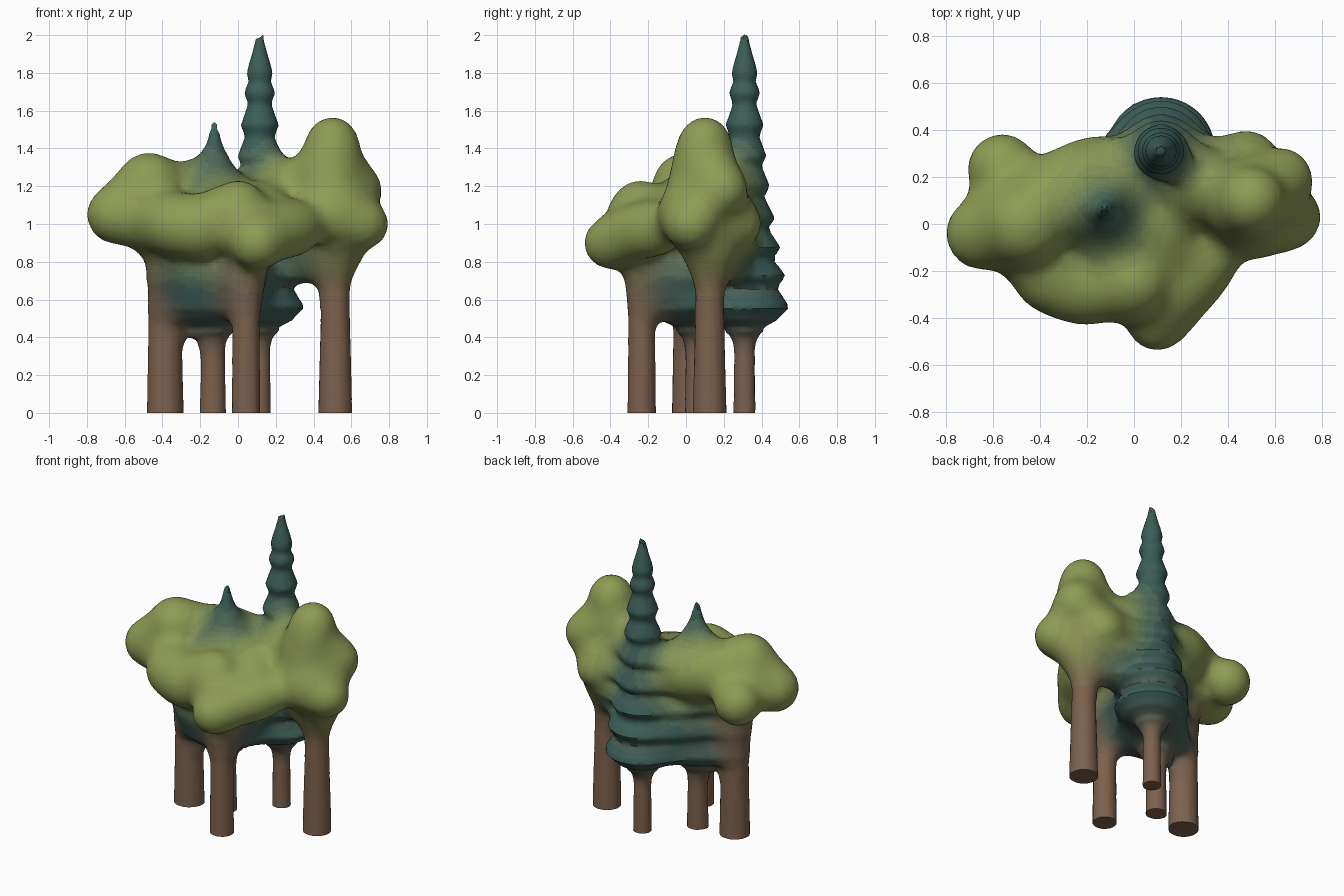
import bpy, bmesh, math
from mathutils import Vector, Matrix

if "Cube" in bpy.data.objects:
    bpy.data.objects.remove(bpy.data.objects["Cube"])

# --- design data -----------------------------------------------------------
# trunks: x, y, bottom radius, top radius, height
TRUNKS = [(-.387, .02, .095, .078, .95), (.042, -.235, .076, .066, .9),
          (.515, .125, .09, .066, .95), (.115, .31, .058, .05, .6),
          (-.13, .06, .066, .054, .6)]
# leafy lobes: x, y, z, radius
LOBES = [(-.645, -.04, 1.05, .152), (-.56, .235, 1.03, .145), (-.47, 0, 1.2, .175),
         (-.28, .14, 1.14, .175), (-.13, .2, 1.12, .17), (-.42, -.06, 1.0, .165),
         (.1, -.4, .9, .135), (-.2, -.26, .98, .168), (0, -.24, 1.07, .157),
         (.21, -.28, .95, .125), (.3, -.15, .98, .14), (-.36, -.23, 1.0, .135),
         (.12, 0, 1.06, .16), (.27, .17, 1.2, .135),
         (.5, .1, 1.43, .132), (.49, .09, 1.25, .17), (.66, .03, 1.0, .132),
         (.625, .19, 1.18, .13), (.49, .27, 1.0, .12), (.5, .02, 1.05, .155),
         (.37, .2, 1.03, .14), (-.08, 0, 1.0, .2), (.52, .13, .87, .115)]
# dark understory filling the space between the trunks
FILL = [(-.22, -.06, .7, .16), (-.02, -.08, .7, .15), (0, .17, .72, .18), (.35, .2, .83, .11)]
# conifers: x, y, top z, tier list (z, radius)
CONIFERS = [(.115, .31, 2.0, [(.56, .238), (.72, .218), (.87, .19), (1.03, .16), (1.2, .133),
                              (1.36, .115), (1.52, .1), (1.69, .08)]),
            (-.125, .06, 1.53, [(.55, .215), (.71, .2), (.87, .18), (1.03, .15), (1.2, .11)])]
LEAF_BLEND, TREE_BLEND = .13, .15


def tier_profile(top, tiers):
    """Skirted outline: each tier bulges at its hem and tucks in just below the next."""
    pts = [(.45, .07), (.49, .17)]
    for i, (z, r) in enumerate(tiers):
        if i:
            pts.append((z - .055, r * .77))
        pts.append((z, r))
        pts.append((z + .03, r * .92))
    z, r = tiers[-1]
    if top > 1.8:
        pts += [(z + .06, .058), (z + .11, .068), (z + .16, .056), (z + .21, .041),
                (top - .04, .025), (top + .02, .015)]
    else:
        pts += [(1.33, .07), (1.42, .042), (top - .03, .022), (top, .014)]
    return pts


PROFILES = [(x, y, top, tier_profile(top, t)) for x, y, top, t in CONIFERS]


def radius_at(pts, z):
    if z <= pts[0][0]:
        return pts[0][1]
    for (z0, r0), (z1, r1) in zip(pts, pts[1:]):
        if z <= z1:
            return r0 + (r1 - r0) * (z - z0) / (z1 - z0)
    return pts[-1][1]


def balls(items, x, y, z):
    return [math.sqrt((x - a) ** 2 + (y - b) ** 2 + (z - c) ** 2) - r for a, b, c, r in items]


def distances(x, y, z):
    """Distance to every part, grouped as wood, needles and leaves."""
    wood = [max(math.hypot(x - a, y - b) - r0 - (r1 - r0) * z / h, z - h)
            for a, b, r0, r1, h in TRUNKS]
    needles = [max((math.hypot(x - a, y - b) - radius_at(p, z)) * .9, .46 - z, z - top - .008)
               for a, b, top, p in PROFILES]
    return wood, needles + balls(FILL, x, y, z), balls(LOBES, x, y, z)


def field(x, y, z):
    """Softly blended distance to the whole grove; trunks run below the ground."""
    wood, needles, leaves = distances(x, y, z)
    d = 9.0
    for k, group in ((LEAF_BLEND, leaves), (TREE_BLEND, needles + wood)):
        for e in group:
            h = k - abs(d - e)
            if e < d:
                d = e
            if h > 0:
                d -= h * h / (4 * k)
    return max(d, -.1 - z)


def relax(mesh, steps):
    """Slide every vertex onto the blended surface."""
    e = .002
    for v in mesh.vertices:
        x, y, z = v.co
        for _ in range(steps):
            f = field(x, y, z)
            if abs(f) < .0015:
                break
            g = Vector((field(x + e, y, z) - f, field(x, y + e, z) - f,
                        field(x, y, z + e) - f)) / e
            s = max(-.05, min(.05, f / max(g.length, .3)))
            g.normalize()
            x, y, z = x - g.x * s, y - g.y * s, z - g.z * s
        v.co = (x, y, z)


# --- rough parts: trunks, lobes and conifer cones in one mesh ---------------
bm = bmesh.new()


def cone(x, y, z0, z1, r0, r1):
    bmesh.ops.create_cone(bm, cap_ends=True, segments=24, radius1=r0, radius2=r1, depth=z1 - z0,
                          matrix=Matrix.Translation((x, y, (z0 + z1) / 2)))


for x, y, r0, r1, h in TRUNKS:
    cone(x, y, -.1, h, r0, r1)
for x, y, z, r in LOBES + FILL:
    bmesh.ops.create_icosphere(bm, subdivisions=3, radius=r, matrix=Matrix.Translation((x, y, z)))
for x, y, top, tiers in CONIFERS:
    cone(x, y, .48, top + .01, tiers[0][1], .02)
mesh = bpy.data.meshes.new("tree_grove")
bm.to_mesh(mesh)
bm.free()
grove = bpy.data.objects.new("tree_grove", mesh)
bpy.context.collection.objects.link(grove)

# --- fuse the parts and blend them ------------------------------------------
for voxel, steps in ((.03, 3), (.021, 2)):
    mod = grove.modifiers.new("fuse", 'REMESH')
    mod.mode = 'VOXEL'
    mod.voxel_size = voxel
    deps = bpy.context.evaluated_depsgraph_get()
    fused = bpy.data.meshes.new_from_object(grove.evaluated_get(deps))
    grove.modifiers.clear()
    grove.data = fused
    relax(fused, steps)
    fused.update()

# --- saw the trunks off flat at the ground -----------------------------------
bm = bmesh.new()
bm.from_mesh(grove.data)
bmesh.ops.bisect_plane(bm, geom=bm.verts[:] + bm.edges[:] + bm.faces[:], plane_co=(0, 0, 0),
                       plane_no=(0, 0, 1), clear_inner=True)
bmesh.ops.holes_fill(bm, edges=[e for e in bm.edges if e.is_boundary], sides=0)
bmesh.ops.recalc_face_normals(bm, faces=bm.faces)
bm.to_mesh(grove.data)
bm.free()

# --- colours: bark, needles and leaves fading into each other ----------------
COLORS = [Vector((.2, .12, .075)), Vector((.045, .11, .095)), Vector((.27, .33, .09))]
slots = {}
for poly in grove.data.polygons:
    groups = distances(*poly.center)
    w = [math.exp(-min(g) / .055) for g in groups]
    key = tuple(round(8 * v / sum(w)) for v in w)
    if key not in slots:
        mat = bpy.data.materials.new("foliage_bark_mix")
        c = sum((COLORS[i] * key[i] for i in range(3)), Vector((0, 0, 0))) / max(sum(key), 1)
        mat.diffuse_color = (*c, 1)
        mat.use_nodes = True
        mat.node_tree.nodes["Principled BSDF"].inputs["Base Color"].default_value = mat.diffuse_color
        slots[key] = len(slots)
        grove.data.materials.append(mat)
    poly.material_index = slots[key]

# --- smooth shading with crisp trunk ends ------------------------------------
bpy.context.view_layer.objects.active = grove
grove.select_set(True)
bpy.ops.object.shade_smooth_by_angle(angle=math.radians(50))
